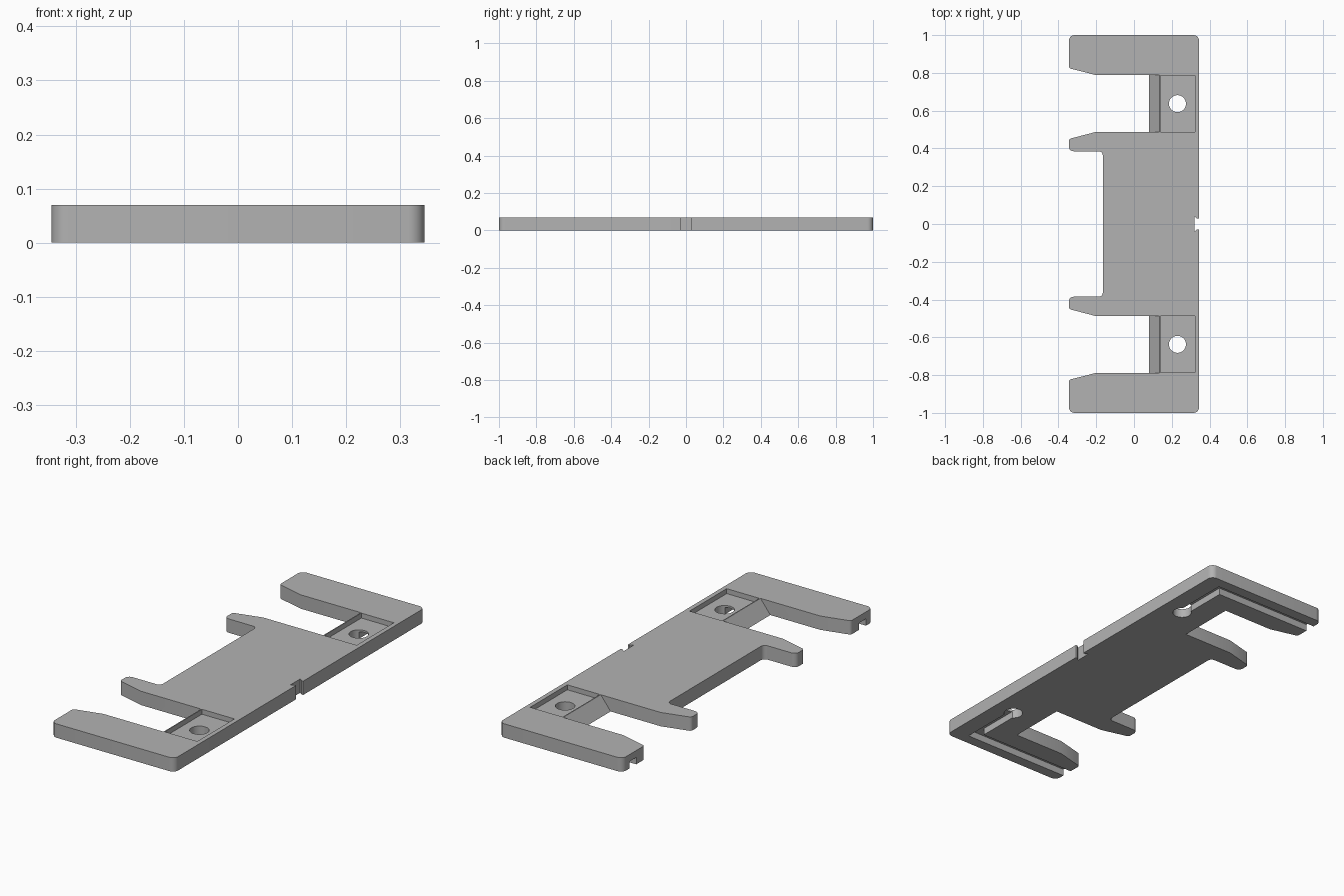
import bpy, bmesh, math
from mathutils import Vector

if "Cube" in bpy.data.objects:
    bpy.data.objects.remove(bpy.data.objects["Cube"])

THICK = 0.07
SLOT_IN, SLOT_OUT = 0.488, 0.788   # y range of each slot
RAMP_LOW, RAMP_TOP = 0.08, 0.135   # x of the ramp's bottom and top edges

grey = bpy.data.materials.new("grey plastic")
grey.diffuse_color = (0.45, 0.45, 0.45, 1)
grey.use_nodes = True
grey.node_tree.nodes["Principled BSDF"].inputs["Base Color"].default_value = grey.diffuse_color


def rounded(points, steps=6):
    """Turn (x, y, radius) corners into a closed outline with rounded corners."""
    out = []
    for i, (x, y, r) in enumerate(points):
        p = Vector((x, y))
        if r == 0:
            out.append(p)
            continue
        a = p + (Vector(points[i - 1][:2]) - p).normalized() * r
        b = p + (Vector(points[(i + 1) % len(points)][:2]) - p).normalized() * r
        for k in range(steps + 1):
            t = k / steps
            # rational curve, a circular arc on right-angled corners
            w0, w1, w2 = (1 - t) ** 2, math.sqrt(2) * t * (1 - t), t * t
            out.append((a * w0 + p * w1 + b * w2) / (w0 + w1 + w2))
    return out


def prism(name, outline, z0, z1):
    """Extrude a flat outline between two heights."""
    bm = bmesh.new()
    low = [bm.verts.new((p[0], p[1], z0)) for p in outline]
    high = [bm.verts.new((p[0], p[1], z1)) for p in outline]
    bm.faces.new(low)
    bm.faces.new(high)
    n = len(outline)
    for i in range(n):
        j = (i + 1) % n
        bm.faces.new((low[i], low[j], high[j], high[i]))
    bmesh.ops.recalc_face_normals(bm, faces=bm.faces)
    mesh = bpy.data.meshes.new(name)
    bm.to_mesh(mesh)
    bm.free()
    obj = bpy.data.objects.new(name, mesh)
    bpy.context.collection.objects.link(obj)
    return obj


# Plate outline: back half, then mirrored to the front
half = [
    (0.32, 0.04, 0), (0.335, 0.028, 0), (0.345, 0.028, 0),   # edge notch
    (0.345, 1, 0.03), (-0.345, 1, 0.03),                     # outer arm
    (-0.345, 0.825, 0.012), (-0.2, SLOT_OUT, 0),
    (RAMP_LOW, SLOT_OUT, 0), (RAMP_LOW, SLOT_IN, 0),         # slot end
    (-0.2, SLOT_IN, 0), (-0.345, 0.45, 0.012),               # inner arm
    (-0.345, 0.385, 0.025), (-0.165, 0.385, 0.022),
]
outline = half + [(x, -y, r) for x, y, r in reversed(half)]
plate = prism("bracket_plate", rounded(outline), 0, THICK)
plate.data.materials.append(grey)

# Slope the slot ends into ramps
for v in plate.data.vertices:
    if v.co.z > 0.01 and abs(v.co.x - RAMP_LOW) < 1e-4:
        v.co.x = RAMP_TOP

# Cutters on both ends: recessed pocket, screw hole, underside wire channel
cutters = []
for s in (1, -1):
    pocket = [(0.14, SLOT_IN), (0.322, SLOT_IN), (0.322, SLOT_OUT - 0.003), (0.14, SLOT_OUT - 0.003)]
    hole = [(0.23 + 0.045 * math.cos(math.tau * k / 40),
             0.637 + 0.045 * math.sin(math.tau * k / 40)) for k in range(40)]
    channel = [(0.205, 0.637), (0.255, 0.637), (0.255, 0.945),
               (-0.4, 0.945), (-0.4, 0.89), (0.205, 0.89)]
    for name, pts, z0, z1 in (("pocket_cutter", pocket, 0.045, 0.2),
                              ("hole_cutter", hole, -0.1, 0.2),
                              ("channel_cutter", channel, -0.1, 0.035)):
        cutters.append(prism(name, [(x, s * y) for x, y in pts], z0, z1))

for c in cutters:
    c.hide_render = True
    mod = plate.modifiers.new(c.name, 'BOOLEAN')
    mod.operation = 'DIFFERENCE'
    mod.solver = 'EXACT'
    mod.object = c

# Bake the cuts and remove the cutters
bpy.context.view_layer.update()
depsgraph = bpy.context.evaluated_depsgraph_get()
baked = bpy.data.meshes.new_from_object(plate.evaluated_get(depsgraph))
plate.modifiers.clear()
plate.data = baked
for c in cutters:
    bpy.data.objects.remove(c)

# Smooth the rounded corners, keep the other edges sharp
bpy.context.view_layer.objects.active = plate
plate.select_set(True)
bpy.ops.object.shade_smooth_by_angle(angle=math.radians(25))
